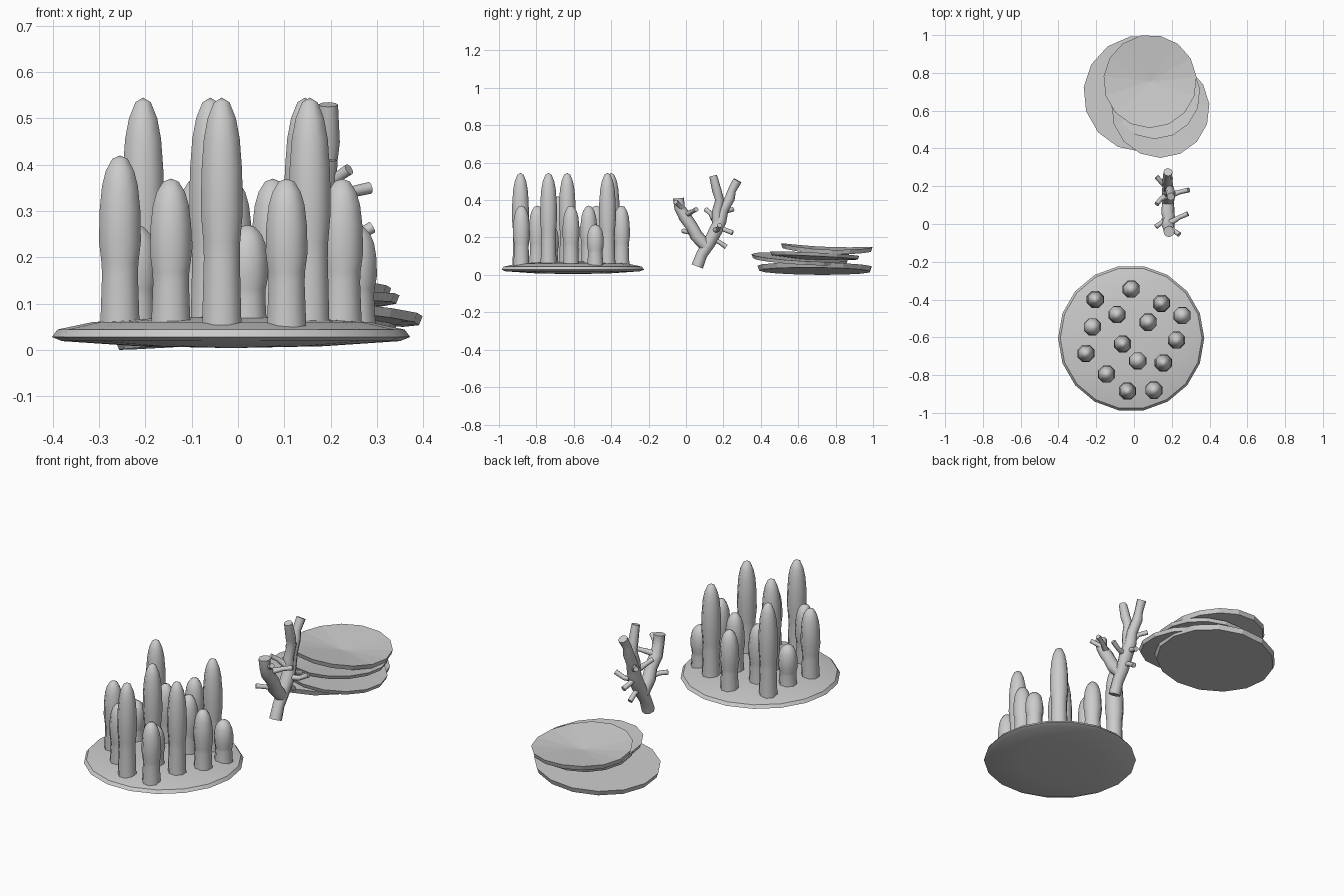
import bpy, bmesh
from math import sin, cos, pi

if "Cube" in bpy.data.objects:
    bpy.data.objects.remove(bpy.data.objects["Cube"])

def finish(name, bm, smooth=None):
    bmesh.ops.recalc_face_normals(bm, faces=bm.faces)
    me = bpy.data.meshes.new(name)
    bm.to_mesh(me)
    bm.free()
    ob = bpy.data.objects.new(name, me)
    bpy.context.collection.objects.link(ob)
    if smooth:
        bpy.context.view_layer.objects.active = ob
        ob.select_set(True)
        bpy.ops.object.shade_smooth_by_angle(angle=smooth)
        ob.select_set(False)
    return ob

def lathe(name, centre, profile, n, smooth=None, turn=0):
    """Revolve (radius, z) points; a radius of 0 closes the end with a fan."""
    bm = bmesh.new()
    cx, cy = centre
    rings = []
    for r, z in profile:
        if r == 0:
            rings.append([bm.verts.new((cx, cy, z))] * n)
        else:
            rings.append([bm.verts.new((cx + r * cos(turn + 2 * pi * i / n),
                                        cy + r * sin(turn + 2 * pi * i / n), z)) for i in range(n)])
    for a, b in zip(rings, rings[1:]):
        for i in range(n):
            j = (i + 1) % n
            vs = list(dict.fromkeys((a[i], a[j], b[j], b[i])))
            bm.faces.new(vs)
    return finish(name, bm, smooth)

# Pillar coral: round base
lathe("pillar_base", (-0.015, -0.605),
      [(0, 0.004), (0.2, 0.008), (0.365, 0.019), (0.387, 0.028), (0.375, 0.044),
       (0.3, 0.06), (0.15, 0.07), (0, 0.072)], 18, 0.6)

# Pillar coral: rounded columns (x, y, top height)
pillars = [(-0.015, -0.345, .37), (-0.205, -0.40, .545), (0.145, -0.42, .545),
           (-0.09, -0.48, .37), (0.255, -0.485, .27), (0.075, -0.52, .37),
           (-0.22, -0.545, .27), (0.225, -0.615, .37), (-0.06, -0.635, .545),
           (-0.255, -0.685, .42), (0.02, -0.725, .27), (0.155, -0.735, .545),
           (-0.145, -0.795, .37), (-0.035, -0.885, .545), (0.105, -0.88, .37)]
shape = [(0, 0), (.046, 0), (.042, .3), (.043, .37), (.049, .5), (.0475, .68),
         (.042, .82), (.033, .91), (.018, .98), (0, 1)]
for k, (x, y, top) in enumerate(pillars):
    lathe(f"pillar_{k + 1}", (x, y), [(r, .05 + (top - .05) * t) for r, t in shape], 8, 1.0, pi / 8)

# Branch coral: tapered tubes through (x, y, z, radius)
def branch(name, pts):
    cu = bpy.data.curves.new(name, 'CURVE')
    cu.dimensions = '3D'
    cu.bevel_depth = 1
    cu.bevel_resolution = 2
    cu.use_fill_caps = True
    sp = cu.splines.new('POLY')
    sp.points.add(len(pts) - 1)
    for p, (x, y, z, r) in zip(sp.points, pts):
        p.co = (x, y, z, 1)
        p.radius = r
    ob = bpy.data.objects.new(name, cu)
    bpy.context.collection.objects.link(ob)

branch("branch_trunk", [(.18, .06, .045, .032), (.18, .085, .11, .03), (.18, .125, .17, .033),
                        (.185, .16, .24, .036), (.18, .185, .29, .032), (.18, .2, .35, .028),
                        (.175, .235, .41, .027), (.175, .245, .45, .022), (.18, .275, .505, .024)])
branch("branch_front", [(.18, .11, .15, .032), (.18, .055, .21, .035), (.185, .03, .26, .032),
                        (.18, -.005, .31, .034), (.185, -.035, .36, .028), (.185, -.04, .41, .03)])
branch("branch_middle", [(.18, .17, .27, .03), (.185, .165, .34, .026), (.19, .18, .4, .024),
                         (.195, .165, .45, .025), (.195, .145, .53, .021)])
twigs = [((.18, .0, .32), (.24, .035, .34), (.285, .055, .35)),
         ((.185, .15, .24), (.245, .17, .24), (.29, .18, .265)),
         ((.18, .05, .22), (.15, .01, .23), (.115, -.015, .235)),
         ((.18, .19, .3), (.15, .215, .34), (.12, .25, .35)),
         ((.18, .125, .18), (.18, .17, .18), (.18, .215, .15)),
         ((.18, .17, .26), (.185, .21, .24), (.195, .25, .225)),
         ((.175, .15, .3), (.14, .13, .33), (.12, .105, .35)),
         ((.185, -.01, .34), (.21, -.035, .37), (.24, -.055, .39))]
for k, (a, b, c) in enumerate(twigs):
    branch(f"twig_{k + 1}", [(*a, .018), (*b, .012), (*c, .013)])

# Plate coral: stacked, tilted, slightly dished slabs
def plate(name, cx, cy, z, r, sx, sy, dish, thick, n=15, wave=0):
    bm = bmesh.new()
    def ring(rad, low, inset):
        out = []
        for i in range(n):
            a = 2 * pi * i / n + .1
            q = rad * inset
            x, y = q * cos(a), q * sin(a)
            out.append(bm.verts.new((cx + x, cy + y, z + sx * x + sy * y - low + wave * cos(2 * a))))
        return out
    top, bot = ring(r, 0, 1), ring(r, thick, .97)
    ct = bm.verts.new((cx, cy, z - dish))
    cb = bm.verts.new((cx, cy, z - dish - thick))
    for i in range(n):
        j = (i + 1) % n
        bm.faces.new((top[i], top[j], ct))
        bm.faces.new((bot[j], bot[i], cb))
        bm.faces.new((top[i], bot[i], bot[j], top[j]))
    finish(name, bm)

plate("plate_bottom", .04, .69, .046, .308, .066, -.01, 0, .026)
plate("plate_second", .14, .61, .095, .26, -.08, -.06, .012, .02)
plate("plate_third", .11, .69, .112, .24, .03, -.05, .02, .018)
plate("plate_top", .085, .755, .15, .247, -.03, -.04, .025, .024, 15, -.008)
